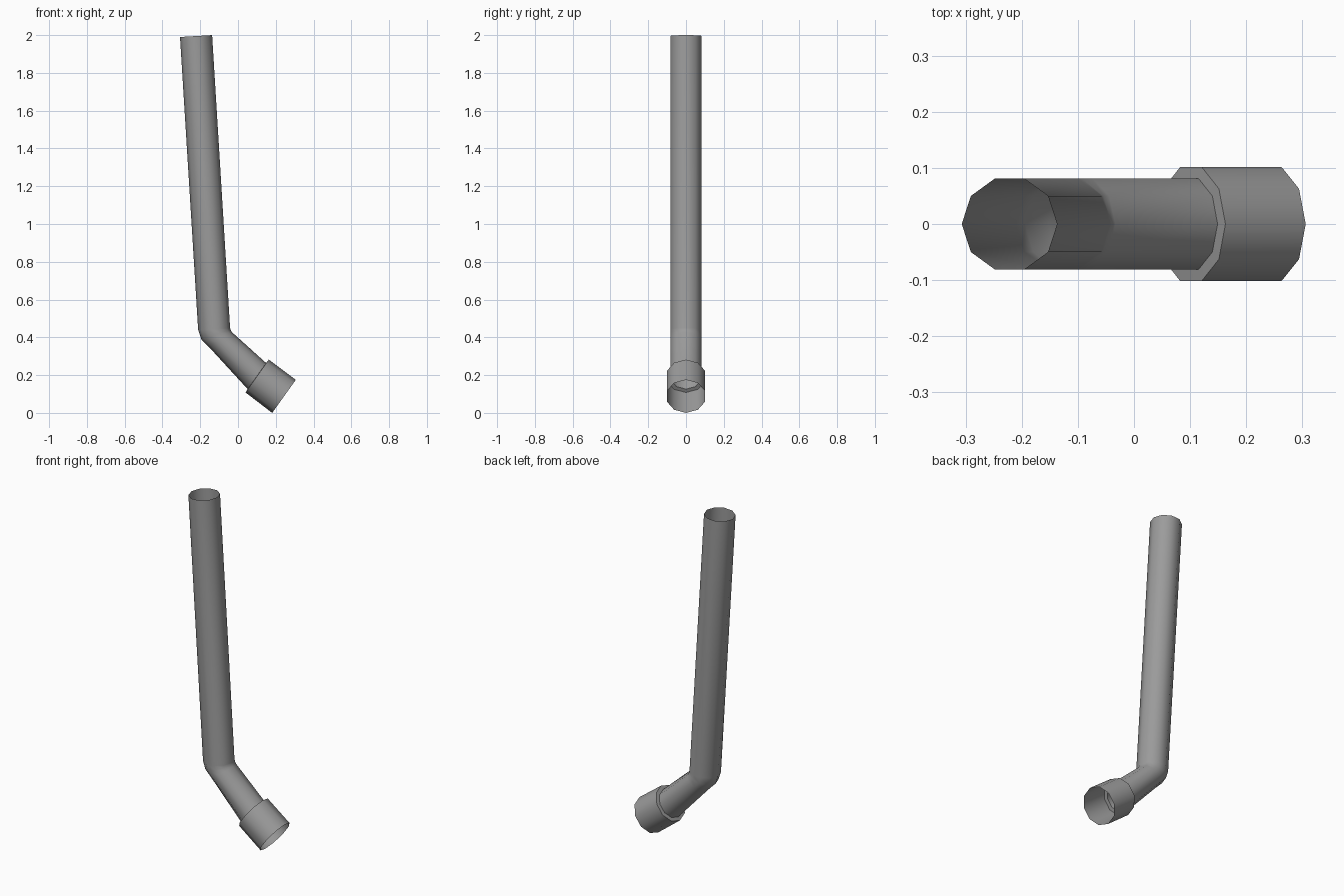
import bpy
import bmesh
from math import cos, sin, tau, radians
from mathutils import Vector

SIDES = 10
PIPE_R = 0.085
SOCKET_R = 0.107

cube = bpy.data.objects.get("Cube")
if cube:
    bpy.data.objects.remove(cube, do_unlink=True)

grey = bpy.data.materials.new("grey_metal")
grey.use_nodes = True
colour = (0.33, 0.33, 0.33, 1)
grey.diffuse_color = colour
bsdf = next(n for n in grey.node_tree.nodes if n.type == "BSDF_PRINCIPLED")
bsdf.inputs["Base Color"].default_value = colour
bsdf.inputs["Roughness"].default_value = 0.6


def loft(name, rings):
    """Open tube through rings given as (left edge, right edge, depth radius)."""
    bm = bmesh.new()
    loops = []
    for (x1, z1), (x2, z2), depth in rings:
        a, b = Vector((x1, 0, z1)), Vector((x2, 0, z2))
        centre, half = (a + b) / 2, (b - a) / 2
        loops.append([
            bm.verts.new(centre + half * cos(t) + Vector((0, depth * sin(t), 0)))
            for t in (tau * i / SIDES for i in range(SIDES))])
    for top, low in zip(loops, loops[1:]):
        for i in range(SIDES):
            j = (i + 1) % SIDES
            bm.faces.new((top[i], low[i], low[j], top[j]))
    mesh = bpy.data.meshes.new(name)
    bm.to_mesh(mesh)
    bm.free()
    mesh.materials.append(grey)
    obj = bpy.data.objects.new(name, mesh)
    bpy.context.collection.objects.link(obj)
    bpy.ops.object.select_all(action="DESELECT")
    obj.select_set(True)
    bpy.context.view_layer.objects.active = obj
    bpy.ops.object.shade_smooth_by_angle(angle=radians(50))


# Long leaning tube, tight bend and short lower run
pipe_end = ((0.051, 0.126), (0.149, 0.264), PIPE_R)
loft("bent_pipe", [
    ((-0.307, 1.99), (-0.137, 2.0), PIPE_R),
    ((-0.211, 0.44), (-0.042, 0.45), PIPE_R),
    ((-0.194, 0.389), (-0.040, 0.441), PIPE_R),
    ((-0.152, 0.347), (-0.033, 0.428), PIPE_R),
    pipe_end])

# Wider open socket, joined to the pipe by a flat shoulder
loft("end_socket", [
    pipe_end,
    ((0.040, 0.108), (0.163, 0.282), SOCKET_R),
    ((0.181, 0.0), (0.306, 0.175), SOCKET_R)])
